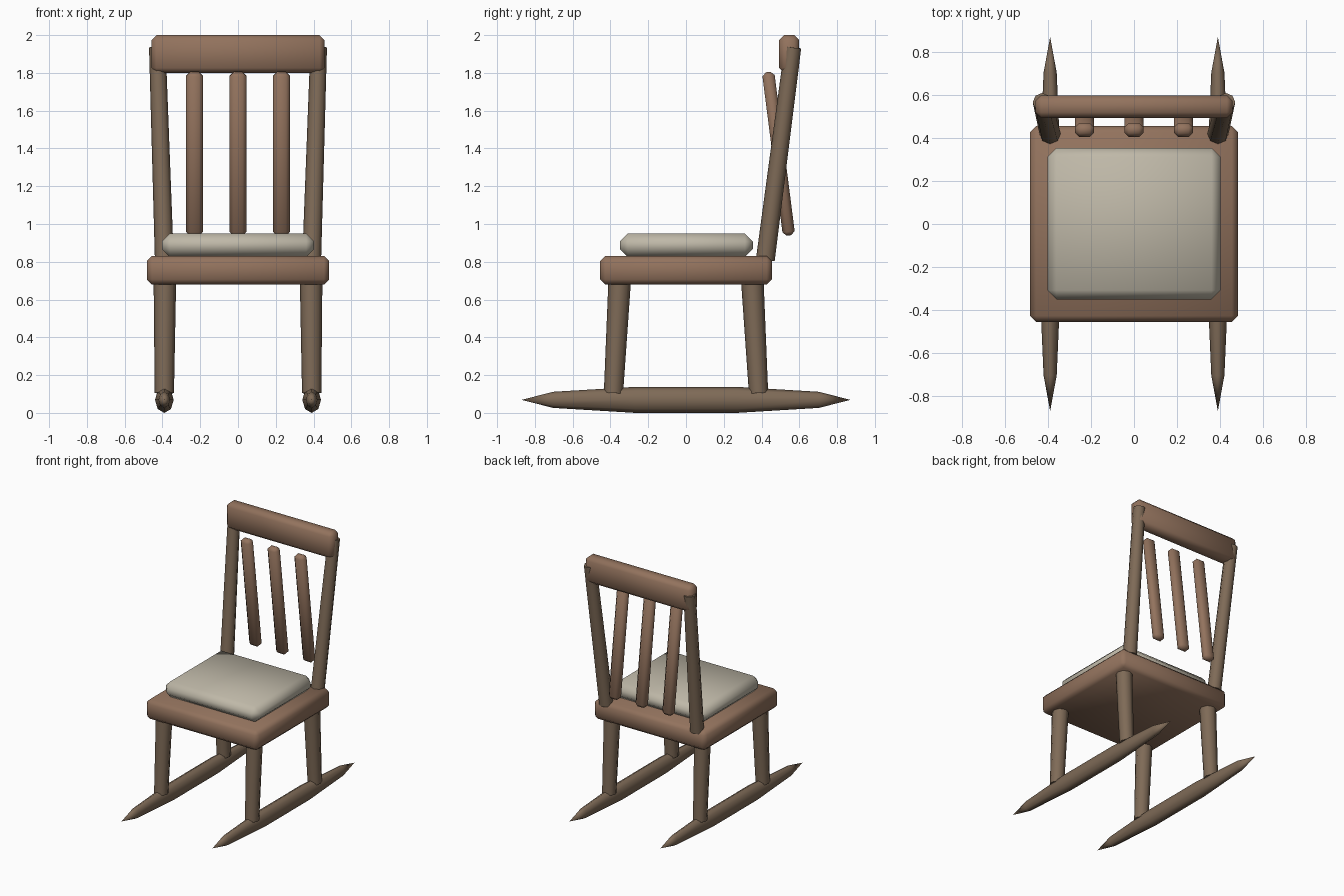
import bpy, bmesh, math
from mathutils import Vector, Matrix

if "Cube" in bpy.data.objects:
    bpy.data.objects.remove(bpy.data.objects["Cube"])


def material(name, rgb):
    m = bpy.data.materials.new(name)
    m.diffuse_color = (*rgb, 1)
    m.use_nodes = True
    m.node_tree.nodes["Principled BSDF"].inputs["Base Color"].default_value = m.diffuse_color
    return m


wood = material("wood", (0.29, 0.17, 0.11))
dark_wood = material("dark_wood", (0.21, 0.145, 0.095))
fabric = material("fabric", (0.52, 0.48, 0.39))


def finish(name, bm, mat):
    me = bpy.data.meshes.new(name)
    bm.to_mesh(me)
    bm.free()
    me.materials.append(mat)
    ob = bpy.data.objects.new(name, me)
    bpy.context.collection.objects.link(ob)
    bpy.ops.object.select_all(action='DESELECT')
    ob.select_set(True)
    bpy.context.view_layer.objects.active = ob
    bpy.ops.object.shade_smooth_by_angle(angle=math.radians(60))
    return ob


def box(name, centre, size, bevel, mat, tilt=0):
    bm = bmesh.new()
    bmesh.ops.create_cube(bm, size=1, matrix=Matrix.Diagonal((*size, 1)))
    bmesh.ops.bevel(bm, geom=bm.edges[:], offset=bevel, segments=1,
                    affect='EDGES', profile=0.5)
    bm.transform(Matrix.Translation(centre) @ Matrix.Rotation(tilt, 4, 'X'))
    return finish(name, bm, mat)


def rod(name, a, b, r1, r2, mat):
    a, b = Vector(a), Vector(b)
    d = b - a
    rot = Vector((0, 0, 1)).rotation_difference(d).to_matrix().to_4x4()
    bm = bmesh.new()
    bmesh.ops.create_cone(bm, cap_ends=True, segments=8, radius1=r1, radius2=r2,
                          depth=d.length,
                          matrix=Matrix.Translation((a + b) / 2) @ rot)
    return finish(name, bm, mat)


# Seat, cushion and top rail
box("seat", (0, 0, 0.755), (0.966, 0.91, 0.152), 0.028, wood)
box("cushion", (0, 0.002, 0.888), (0.806, 0.704, 0.124), 0.042, fabric)
box("top_rail", (0, 0.546, 1.9), (0.916, 0.105, 0.2), 0.026, wood)

# Back slats, leaning forward
for i, x in enumerate((-0.23, 0, 0.23)):
    box(f"back_slat_{i + 1}", (x, 0.49, 1.372), (0.088, 0.065, 0.872), 0.02,
        wood, math.radians(7.3))

for side, s in (("left", -1), ("right", 1)):
    # Tapered legs
    for end, e in (("front", -1), ("back", 1)):
        rod(f"{end}_leg_{side}", (s * 0.39, e * 0.384, 0.105),
            (s * 0.387, e * 0.35, 0.72), 0.051, 0.06, dark_wood)
    # Back posts
    rod(f"back_post_{side}", (s * 0.39, 0.42, 0.81), (s * 0.427, 0.566, 1.935),
        0.05, 0.044, dark_wood)
    # Rocker: stretched low-poly sphere with its poles front and back
    bm = bmesh.new()
    bmesh.ops.create_uvsphere(bm, u_segments=8, v_segments=5, radius=1)
    bm.transform(Matrix.Translation((s * 0.39, 0, 0.069))
                 @ Matrix.Diagonal((0.052, 0.87, 0.0725, 1))
                 @ Matrix.Rotation(math.radians(90), 4, 'X'))
    finish(f"rocker_{side}", bm, dark_wood)
